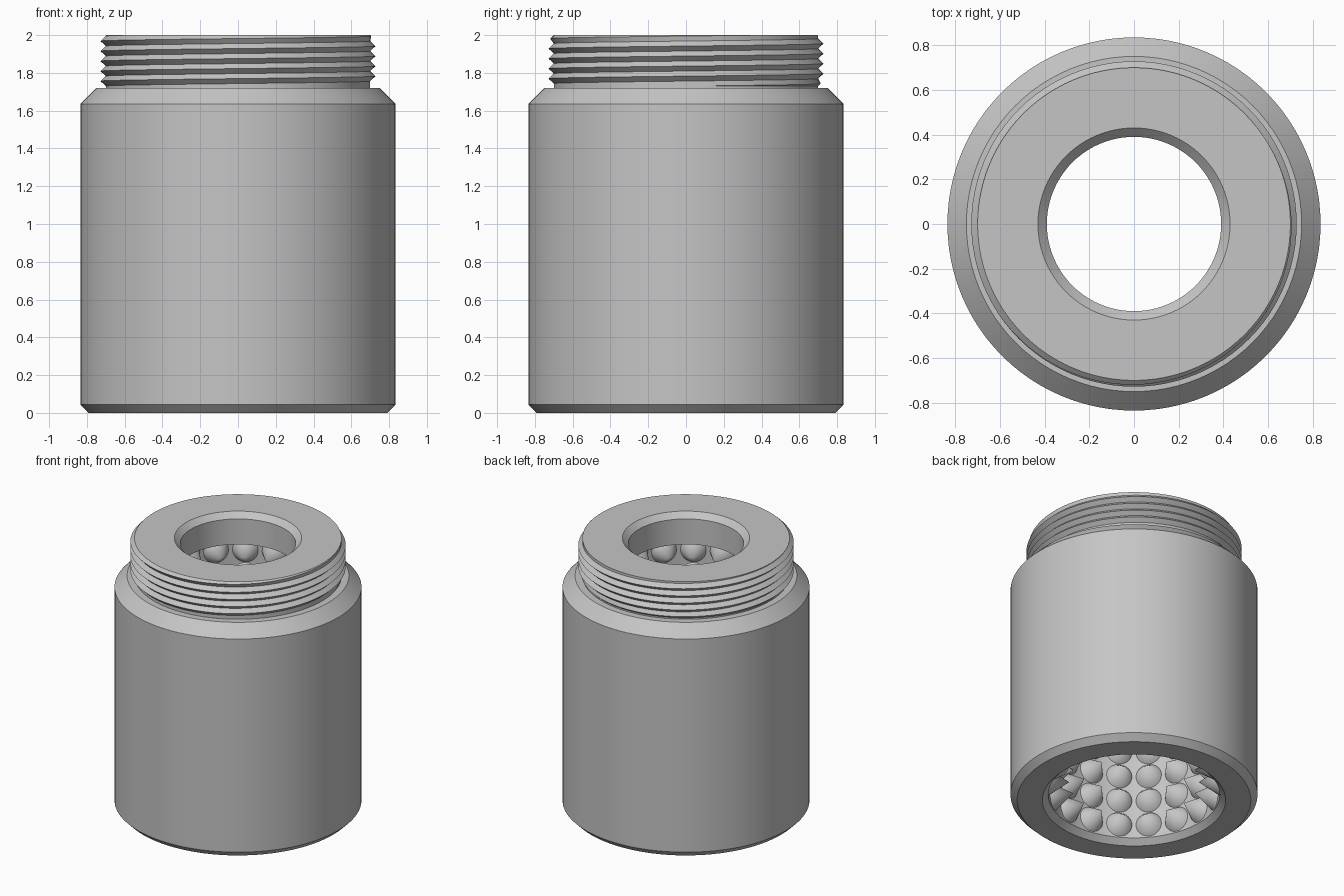
import bpy, bmesh, math
from mathutils import Matrix, Vector

if "Cube" in bpy.data.objects:
    bpy.data.objects.remove(bpy.data.objects["Cube"], do_unlink=True)

steel = bpy.data.materials.new("grey steel")
steel.use_nodes = True
colour = (0.56, 0.56, 0.56, 1)
steel.diffuse_color = colour
steel.node_tree.nodes["Principled BSDF"].inputs["Base Color"].default_value = colour

SEGMENTS = 96


def finish(bm, name, angle=25):
    """Turn a bmesh into a smooth-shaded object with crisp edges."""
    bmesh.ops.recalc_face_normals(bm, faces=bm.faces)
    mesh = bpy.data.meshes.new(name)
    bm.to_mesh(mesh)
    bm.free()
    mesh.materials.append(steel)
    obj = bpy.data.objects.new(name, mesh)
    bpy.context.collection.objects.link(obj)
    bpy.ops.object.select_all(action="DESELECT")
    obj.select_set(True)
    bpy.context.view_layer.objects.active = obj
    bpy.ops.object.shade_smooth_by_angle(angle=math.radians(angle))
    return obj


def lathe(name, profile):
    """Revolve a closed (radius, height) profile about z."""
    bm = bmesh.new()
    rings = []
    for s in range(SEGMENTS):
        a = math.tau * s / SEGMENTS
        rings.append([bm.verts.new((r * math.cos(a), r * math.sin(a), z)) for r, z in profile])
    count = len(profile)
    for s in range(SEGMENTS):
        here, there = rings[s], rings[(s + 1) % SEGMENTS]
        for k in range(count):
            n = (k + 1) % count
            bm.faces.new((here[k], there[k], there[n], here[n]))
    return finish(bm, name)


# Hollow housing: outer wall, shoulder, neck, narrow mouth and wide bore
CORE = 0.70
BORE = 0.58
lathe("housing", [
    (0.79, 0), (0.835, 0.045), (0.835, 1.635), (0.75, 1.72), (CORE, 1.72),
    (CORE, 2.0), (0.43, 2.0), (0.39, 1.96), (0.39, 1.77), (BORE, 1.77),
    (BORE, 0.04), (0.62, 0),
])

# Helical thread ridge around the neck, fading out at both ends
PITCH, LOW, HIGH, DEPTH = 0.053, 1.73, 2.0, 0.028


def clamp(v, low, high):
    return max(low, min(high, v))


bm = bmesh.new()
previous = None
turns = (HIGH - LOW) / PITCH
for i in range(int(turns * SEGMENTS) + 1):
    a = math.tau * i / SEGMENTS
    z = LOW + PITCH * (i / SEGMENTS - 0.5)
    crest = z + PITCH / 2
    fade = clamp(min(crest - LOW, HIGH - crest) / (PITCH / 2), 0, 1)
    section = [(CORE, z), (CORE + DEPTH * fade, crest), (CORE, z + PITCH)]
    row = [bm.verts.new((r * math.cos(a), r * math.sin(a), clamp(h, LOW, HIGH)))
           for r, h in section]
    if previous:
        for k in range(2):
            bm.faces.new((previous[k], row[k], row[k + 1], previous[k + 1]))
    previous = row
finish(bm, "neck_thread")

# Rows of inward-pointing cones lining the bore
COLUMNS, ROWS, CONE_RADIUS, CONE_HEIGHT = 18, 9, 0.097, 0.15
bm = bmesh.new()
for row in range(ROWS):
    z = 0.14 + row * 0.188
    for col in range(COLUMNS):
        a = math.tau * col / COLUMNS
        outward = Vector((math.cos(a), math.sin(a), 0))
        turn = (-outward).to_track_quat("Z", "Y").to_matrix().to_4x4()
        centre = outward * (BORE + 0.008 - CONE_HEIGHT / 2) + Vector((0, 0, z))
        bmesh.ops.create_cone(bm, cap_ends=False, segments=24, radius1=CONE_RADIUS,
                              radius2=0.0, depth=CONE_HEIGHT,
                              matrix=Matrix.Translation(centre) @ turn)
bmesh.ops.remove_doubles(bm, verts=bm.verts, dist=0.0001)
finish(bm, "bore_cones", 40)
